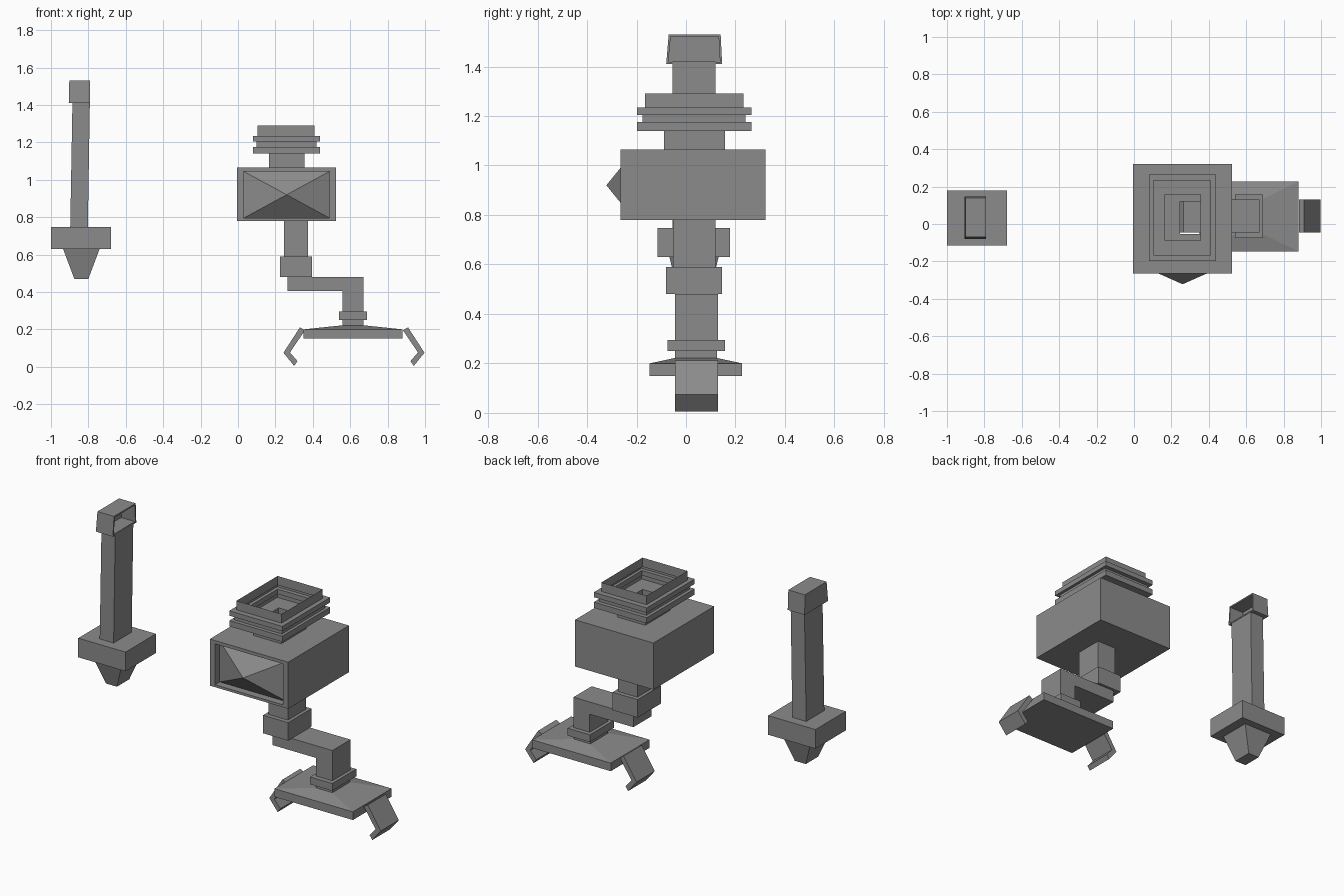
import bpy, bmesh

if "Cube" in bpy.data.objects:
    bpy.data.objects.remove(bpy.data.objects["Cube"])

grey = bpy.data.materials.new("mid grey")
grey.diffuse_color = (0.26, 0.26, 0.26, 1)
grey.use_nodes = True
grey.node_tree.nodes["Principled BSDF"].inputs["Base Color"].default_value = grey.diffuse_color


def finish(name, bm, recalc=True):
    if recalc:
        bmesh.ops.recalc_face_normals(bm, faces=bm.faces[:])
    mesh = bpy.data.meshes.new(name)
    bm.to_mesh(mesh)
    bm.free()
    mesh.materials.append(grey)
    obj = bpy.data.objects.new(name, mesh)
    bpy.context.collection.objects.link(obj)
    return obj


def loft(rings, cap_top=True, cap_bottom=True):
    """Join rectangles (z, x0, x1, y0, y1), listed from top to bottom."""
    bm = bmesh.new()
    loops = [[bm.verts.new(p) for p in ((x0, y0, z), (x1, y0, z), (x1, y1, z), (x0, y1, z))]
             for z, x0, x1, y0, y1 in rings]
    for a, b in zip(loops, loops[1:]):
        for i in range(4):
            j = (i + 1) % 4
            bm.faces.new((a[i], b[i], b[j], a[j]))
    if cap_top:
        bm.faces.new(loops[0])
    if cap_bottom:
        bm.faces.new(loops[-1][::-1])
    return bm


def extrude_profile(name, points, y0, y1):
    """Extrude an xz outline along y."""
    bm = bmesh.new()
    face = bm.faces.new([bm.verts.new((x, y0, z)) for x, z in points])
    new = bmesh.ops.extrude_face_region(bm, geom=[face])["geom"]
    for v in new:
        if isinstance(v, bmesh.types.BMVert):
            v.co.y = y1
    return finish(name, bm)


# Hollow stepped body: open collar, rings, neck, housing, column and joint
rim = (0.105, 0.41, -0.165, 0.232)
flange = (0.08, 0.438, -0.198, 0.265)
groove = (0.10, 0.42, -0.175, 0.24)
neck = (0.165, 0.355, -0.088, 0.157)
housing = (-0.005, 0.525, -0.265, 0.322)
column = (0.245, 0.375, -0.053, 0.12)
joint = (0.225, 0.395, -0.08, 0.146)
steps = [(1.29, 1.235, rim), (1.235, 1.205, flange), (1.205, 1.175, groove),
         (1.175, 1.14, flange), (1.14, 1.065, neck), (1.065, 0.78, housing),
         (0.78, 0.59, column), (0.59, 0.48, joint)]
rings = []
for top, bottom, rect in steps:
    rings += [(top, *rect), (bottom, *rect)]
rings.append((0.48, *column))
bm = loft(rings, cap_top=False, cap_bottom=False)

# Recessed window with a faceted pyramid on the housing front
front = next(f for f in bm.faces if abs(f.calc_center_median().y + 0.265) < 0.001)
bmesh.ops.inset_individual(bm, faces=[front], thickness=0.03)
for v in front.verts:
    v.co.x = 0.03 if v.co.x < 0.26 else 0.49
    v.co.z = 0.795 if v.co.z < 0.92 else 1.045
panel = bmesh.ops.extrude_discrete_faces(bm, faces=[front])["faces"][0]
for v in panel.verts:
    v.co.y = -0.22
tip = bmesh.ops.poke(bm, faces=[panel])["verts"][0]
tip.co = (0.26, -0.322, 0.92)
finish("body", bm, recalc=False)

# Bent arm below the joint
extrude_profile("bent_arm", [(0.265, 0.48), (0.67, 0.48), (0.67, 0.295),
                             (0.56, 0.295), (0.56, 0.405), (0.265, 0.405)], -0.045, 0.13)

# Collar, short stem and sloped plate
stem = (0.56, 0.67, -0.045, 0.125)
collar = (0.54, 0.69, -0.075, 0.157)
plate = (0.35, 0.88, -0.147, 0.227)
finish("collar_and_plate", loft([(0.295, *collar), (0.25, *collar), (0.25, *stem),
                                 (0.222, *stem), (0.20, *plate), (0.15, *plate)]))

# Mirrored claws on both ends of the plate
claw = [(0.909, 0.211), (0.997, 0.075), (0.94, 0.005), (0.922, 0.03), (0.962, 0.077), (0.882, 0.195)]
extrude_profile("right_claw", claw, -0.045, 0.13)
extrude_profile("left_claw", [(1.24 - x, z) for x, z in claw], -0.045, 0.13)

# Separate lever: guard block with tapered foot, slightly leaning shaft
guard = (-1.0, -0.68, -0.115, 0.178)
finish("lever_guard", loft([(0.747, *guard), (0.63, *guard), (0.63, -0.935, -0.74, -0.067, 0.132),
                            (0.47, -0.875, -0.80, -0.027, 0.092)]))
finish("lever_shaft", loft([(1.42, -0.885, -0.792, -0.055, 0.12),
                            (0.745, -0.897, -0.803, -0.055, 0.12)]))

# Lever hood: thin box recessed on the right side
bm = loft([(1.53, -0.902, -0.79, -0.07, 0.14), (1.41, -0.905, -0.79, -0.08, 0.146)])
bmesh.ops.recalc_face_normals(bm, faces=bm.faces[:])
side = max(bm.faces, key=lambda f: f.calc_center_median().x)
bmesh.ops.inset_individual(bm, faces=[side], thickness=0.012)
inner = bmesh.ops.extrude_discrete_faces(bm, faces=[side])["faces"][0]
for v in inner.verts:
    v.co.x = -0.885
finish("lever_hood", bm, recalc=False)
